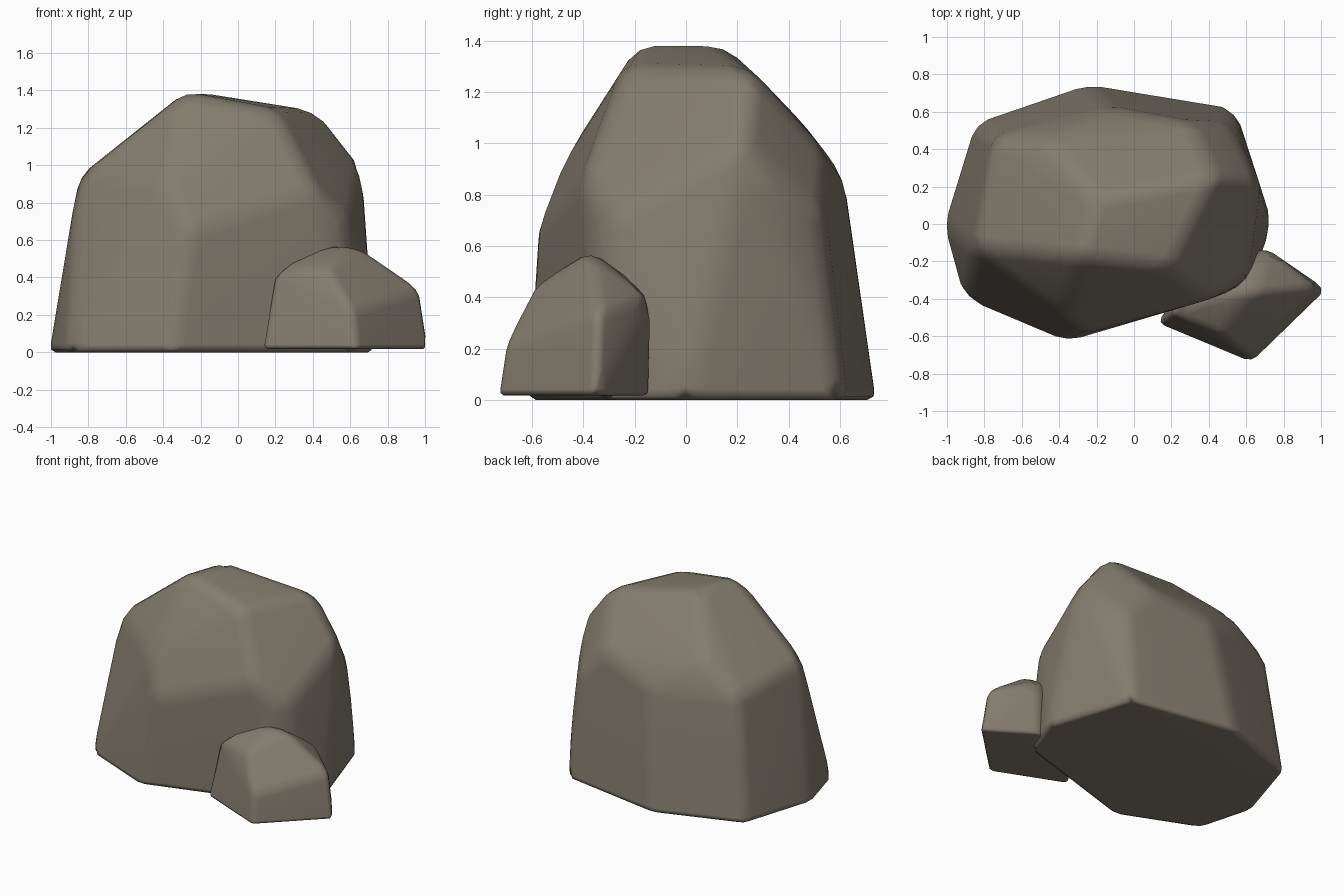
import bpy, bmesh
from math import radians

if "Cube" in bpy.data.objects:
    bpy.data.objects.remove(bpy.data.objects["Cube"])


def make_rock(name, base, z0, upper, bevel, base_weight):
    """Faceted rock: hull of a base outline and a few corner points, with worn edges."""
    bm = bmesh.new()
    for p in [(x, y, z0) for x, y in base] + upper:
        bm.verts.new(p)
    bmesh.ops.convex_hull(bm, input=bm.verts[:])
    loose = [v for v in bm.verts if not v.link_faces]
    bmesh.ops.delete(bm, geom=loose, context='VERTS')
    bmesh.ops.dissolve_limit(bm, angle_limit=radians(7), verts=bm.verts[:], edges=bm.edges[:])
    bmesh.ops.recalc_face_normals(bm, faces=bm.faces[:])
    # Wide wear on the facets, narrow wear around the base
    weight = bm.edges.layers.float.new("bevel_weight_edge")
    for e in bm.edges:
        low = all(v.co.z < z0 + 0.001 for v in e.verts)
        e[weight] = base_weight if low else 1.0
    mesh = bpy.data.meshes.new(name)
    bm.to_mesh(mesh)
    bm.free()
    mesh.polygons.foreach_set("use_smooth", [True] * len(mesh.polygons))
    rock = bpy.data.objects.new(name, mesh)
    bpy.context.collection.objects.link(rock)
    mod = rock.modifiers.new("worn_edges", 'BEVEL')
    mod.width = bevel
    mod.segments = 2
    mod.limit_method = 'WEIGHT'
    rock.modifiers.new("flat_facets", 'WEIGHTED_NORMAL')
    mat = bpy.data.materials.get("stone") or bpy.data.materials.new("stone")
    mat.diffuse_color = (0.23, 0.20, 0.155, 1)
    mat.use_nodes = True
    mat.node_tree.nodes["Principled BSDF"].inputs["Base Color"].default_value = mat.diffuse_color
    mesh.materials.append(mat)
    return rock


# Large boulder
make_rock(
    "large_boulder",
    [(-1.02, 0), (-0.85, 0.54), (-0.25, 0.75), (0.54, 0.62),
     (0.74, 0), (0.62, -0.33), (-0.36, -0.63), (-0.91, -0.40)], 0,
    [(-0.27, -0.59, 0.65), (-0.37, -0.49, 0.91), (0.42, -0.40, 0.87), (0.60, -0.29, 0.70),
     (0.67, 0.22, 1.00), (0.51, 0.53, 0.72), (0.30, 0.55, 0.96), (-0.14, 0.625, 0.85),
     (-0.45, 0.46, 1.08), (-0.75, 0.47, 0.88), (-0.86, -0.13, 0.95),
     (-0.30, -0.18, 1.395), (0.20, -0.24, 1.30), (0.44, 0.26, 1.29), (-0.20, 0.14, 1.39)],
    0.07, 0.6)

# Small stone leaning at the front right
make_rock(
    "small_stone",
    [(0.12, -0.53), (0.63, -0.74), (1.03, -0.35), (0.70, -0.14), (0.35, -0.22)], 0.018,
    [(0.19, -0.48, 0.44), (0.48, -0.59, 0.45), (0.61, -0.71, 0.22), (0.51, -0.37, 0.585),
     (0.66, -0.37, 0.56), (0.71, -0.13, 0.41), (0.98, -0.34, 0.34), (0.36, -0.27, 0.47)],
    0.04, 0.6)
